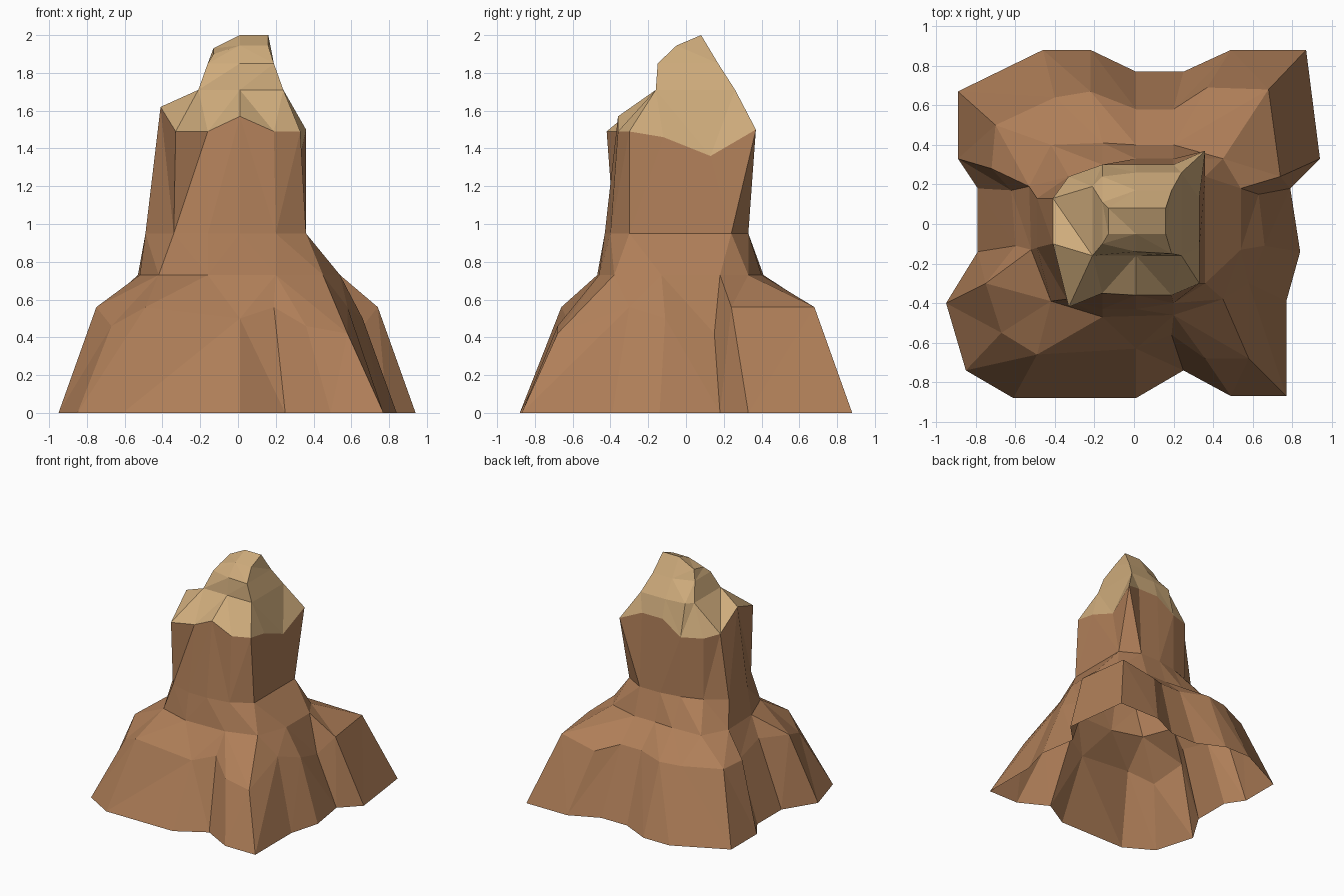
import bpy, bmesh, math

if "Cube" in bpy.data.objects:
    bpy.data.objects.remove(bpy.data.objects["Cube"])


def material(name, rgb):
    m = bpy.data.materials.new(name)
    m.diffuse_color = (*rgb, 1)
    m.use_nodes = True
    m.node_tree.nodes["Principled BSDF"].inputs["Base Color"].default_value = m.diffuse_color
    return m


def ring(z, *pts):
    """Cross-section at height z; a point may carry its own height. Sorted by angle."""
    full = [(p[0], p[1], p[2] if len(p) > 2 else z) for p in pts]
    return sorted(full, key=lambda p: math.atan2(p[1], p[0]))


def loft(name, rings, mat, cap=False):
    """Skin a stack of rings with triangles, pairing points by angle."""
    bm = bmesh.new()
    loops = [[bm.verts.new(p) for p in r] for r in rings]

    def angle(loop, i):
        co = loop[i % len(loop)].co
        return math.atan2(co.y, co.x) + 2 * math.pi * (i // len(loop))

    for a, b in zip(loops, loops[1:]):
        i = j = 0
        while i < len(a) or j < len(b):
            step_a = j >= len(b) or (i < len(a) and
                     angle(a, i) + angle(a, i + 1) <= angle(b, j) + angle(b, j + 1))
            va, vb = a[i % len(a)], b[j % len(b)]
            if step_a:
                i += 1
                bm.faces.new((va, a[i % len(a)], vb))
            else:
                j += 1
                bm.faces.new((va, b[j % len(b)], vb))
    if cap:
        bmesh.ops.triangulate(bm, faces=[bm.faces.new(loops[-1])])
    bmesh.ops.recalc_face_normals(bm, faces=bm.faces)
    me = bpy.data.meshes.new(name)
    bm.to_mesh(me)
    bm.free()
    me.materials.append(mat)
    ob = bpy.data.objects.new(name, me)
    bpy.context.collection.objects.link(ob)
    return ob


brown = material("brown rock", (0.43, 0.21, 0.098))
tan = material("pale sandstone", (0.62, 0.41, 0.20))

# Spreading foot with corner buttresses
foot = ring(0, (.77, -.87), (.77, -.39), (.84, -.14), (.79, .18), (.94, .33), (.87, .88),
            (.49, .88), (.25, .77), (.01, .77), (-.22, .88), (-.46, .88), (-.89, .67),
            (-.89, .33), (-.79, .18), (-.79, -.14), (-.95, -.40), (-.85, -.74),
            (-.61, -.88), (.01, -.88), (.25, -.74), (.49, -.87))
shoulder = ring(.56, (.58, -.68, .42), (.58, -.30), (.66, -.11, .5), (.63, .15, .42),
                (.74, .24), (.68, .68), (.37, .69, .5), (.20, .58), (.01, .58),
                (-.22, .67), (-.40, .64), (-.70, .50), (-.72, .28), (-.62, .17, .5),
                (-.60, -.11), (-.75, -.30), (-.67, -.55, .46), (-.49, -.66),
                (.01, -.63, .5), (.19, -.56), (.36, -.68, .46))
# Waist, where the buttresses gather into the column
waist = ring(.73, (.45, -.38), (.54, -.13), (.54, .18), (.45, .33), (.20, .40), (.01, .40),
             (-.16, .41), (-.42, .40), (-.53, .19), (-.52, -.13), (-.42, -.39),
             (-.16, -.47), (.20, -.46))
# Upright column
neck = ring(.95, (.36, -.30), (.36, .24), (.20, .33), (.01, .33), (-.16, .30), (-.33, .24),
            (-.49, .13), (-.49, -.12), (-.34, -.38), (-.16, -.43), (.01, -.43), (.20, -.40))
rim = ring(1.49, (.33, -.30), (.33, -.12, 1.46), (.33, .13, 1.36), (.36, .37, 1.5),
           (.20, .30, 1.56), (.01, .30, 1.56), (-.16, .30, 1.45), (-.33, .24, 1.46),
           (-.41, .13, 1.48), (-.41, -.10, 1.62), (-.33, -.42), (-.16, -.35),
           (.01, -.36, 1.57), (.19, -.36))
loft("rock_column", [foot, shoulder, waist, neck, rim], brown)

# Pale summit
ledge = ring(1.71, (.24, -.16), (.24, .26), (.01, .26), (-.16, .24), (-.21, .19),
             (-.21, -.16), (.01, -.16))
upper = ring(1.85, (.19, -.15), (.19, .17), (.01, .17), (-.16, .11), (-.16, -.10), (.01, -.14))
crest = ring(2, (.16, -.05, 1.945), (.16, .08), (.01, .08), (-.13, .08, 1.93),
             (-.13, -.05, 1.90), (.01, -.05, 1.945))
loft("summit_cap", [rim, ledge, upper, crest], tan, cap=True)
